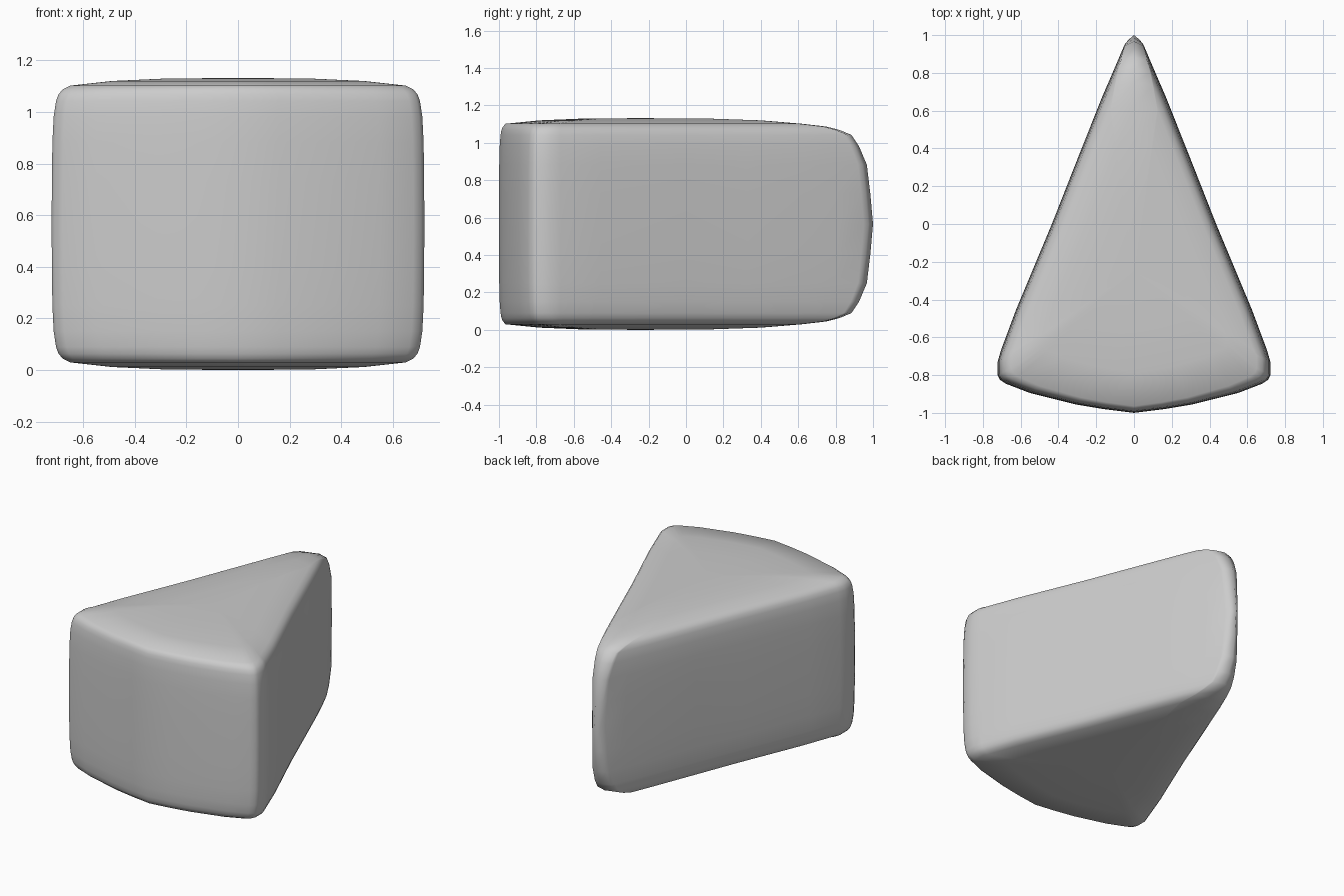
import bpy, bmesh

if "Cube" in bpy.data.objects:
    bpy.data.objects.remove(bpy.data.objects["Cube"])

HEIGHT = 1.132

# Right half of the wedge outline, front centre to back tip (x, y)
HALF = [(0, -1), (.16, -.98), (.31, -.955), (.55, -.895), (.68, -.845), (.71, -.825),
        (.722, -.8), (.722, -.73), (.705, -.67), (.625, -.455), (.435, 0), (.305, .33),
        (.17, .67), (.105, .82), (.05, .95), (.03, .975), (0, 1)]
SIDE = HALF[7:]

# Rounding levels from the middle down: z, inset, y of the tip
LEVELS = [(.566, 0, 1), (.4, .001, .985), (.25, .003, .967), (.15, .008, .925),
          (.09, .017, .885), (.063, .027, .82), (.045, .043, .75), (.03, .072, .62)]
# Gently domed caps: z, scale of the last level
CAPS = [(.012, .75), (.003, .45)]
BEND = .3      # behind this y the wedge shortens toward its tip
CENTRE = -.25  # y of the dome centre


def side_x(y):
    for (xa, ya), (xb, yb) in zip(SIDE, SIDE[1:]):
        if y <= yb:
            return xa + (xb - xa) * (y - ya) / (yb - ya)
    return 0


def outline(inset, tip):
    half = []
    for i, (x, y) in enumerate(HALF):
        if y < -.7:
            x *= 1 - inset / .722
            y += .5 * inset
        else:
            if y > BEND:
                y = BEND + (y - BEND) * (tip - BEND) / (1 - BEND)
            x = max(side_x(y) - inset, 0)
        if i == len(HALF) - 1:
            x = 0
        half.append((x, y))
    return half + [(-x, y) for x, y in half[-2:0:-1]]


# Stack of outlines for the lower half, mirrored for the upper half
lower = [(z, outline(d, tip)) for z, d, tip in LEVELS]
rim = lower[-1][1]
for z, s in CAPS:
    lower.append((z, [(x * s, CENTRE + (y - CENTRE) * s) for x, y in rim]))
stack = lower[::-1] + [(HEIGHT - z, pts) for z, pts in lower[1:]]

bm = bmesh.new()
rings = [[bm.verts.new((x, y, z)) for x, y in pts] for z, pts in stack]
n = len(rings[0])
for a, b in zip(rings, rings[1:]):
    for i in range(n):
        j = (i + 1) % n
        bm.faces.new((a[i], a[j], b[j], b[i]))
for ring, z in ((rings[0], 0), (rings[-1], HEIGHT)):
    mid = bm.verts.new((0, CENTRE, z))
    for i in range(n):
        bm.faces.new((ring[i], ring[(i + 1) % n], mid))
bmesh.ops.recalc_face_normals(bm, faces=bm.faces)
for f in bm.faces:
    f.smooth = True

# Rounded wedge
mesh = bpy.data.meshes.new("rounded_wedge")
bm.to_mesh(mesh)
bm.free()
wedge = bpy.data.objects.new("rounded_wedge", mesh)
bpy.context.collection.objects.link(wedge)
